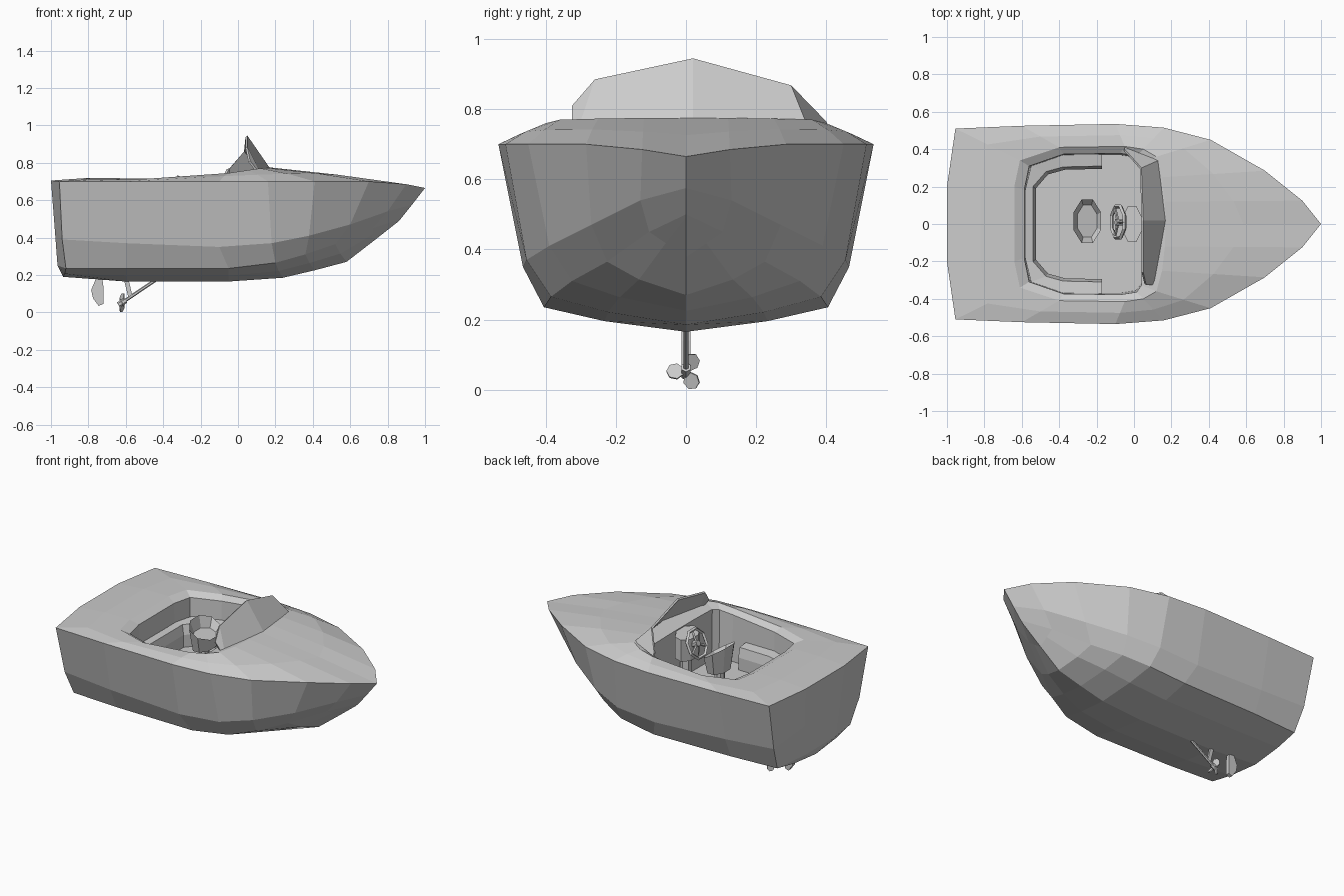
import bpy, bmesh
from math import radians, pi, sin, cos
from mathutils import Vector, Matrix

if "Cube" in bpy.data.objects:
    bpy.data.objects.remove(bpy.data.objects["Cube"])


def finish(name, bm):
    bmesh.ops.remove_doubles(bm, verts=bm.verts[:], dist=0.0005)
    bmesh.ops.recalc_face_normals(bm, faces=bm.faces[:])
    me = bpy.data.meshes.new(name)
    bm.to_mesh(me)
    bm.free()
    ob = bpy.data.objects.new(name, me)
    bpy.context.collection.objects.link(ob)
    return ob


def skin(name, loops, cap=False, fill_last=False, mirror=True):
    """Quad strips between outlines, normally mirrored across the centreline."""
    bm = bmesh.new()
    rows = [[bm.verts.new(p) for p in loop] for loop in loops]
    for a, b in zip(rows, rows[1:]):
        for i in range(len(a) - 1):
            bm.faces.new((a[i], a[i + 1], b[i + 1], b[i]))
    if cap:
        bm.faces.new([r[-1] for r in rows])
    if fill_last:
        bm.faces.new(rows[-1])
    ob = finish(name, bm)
    if mirror:
        m = ob.modifiers.new("mirror", 'MIRROR')
        m.use_axis = (False, True, False)
        m.merge_threshold = 0.001
    return ob


def rod(name, a, b, r, sides=6):
    a, b = Vector(a), Vector(b)
    d = b - a
    bm = bmesh.new()
    mat = Matrix.Translation((a + b) / 2) @ d.to_track_quat('Z', 'Y').to_matrix().to_4x4()
    bmesh.ops.create_cone(bm, cap_ends=True, segments=sides, radius1=r, radius2=r,
                          depth=d.length, matrix=mat)
    return finish(name, bm)


def plate(name, pts, thick):
    """Flat outline in the xz plane, given thickness along y."""
    bm = bmesh.new()
    f = bm.faces.new([bm.verts.new((x, -thick / 2, z)) for x, z in pts])
    g = bmesh.ops.extrude_face_region(bm, geom=[f])["geom"]
    bmesh.ops.translate(bm, vec=(0, thick, 0),
                        verts=[v for v in g if isinstance(v, bmesh.types.BMVert)])
    return finish(name, bm)


# Hull: half lines from stern centre to bow
sheer = [(-1, 0, .705), (-1, .2, .705), (-.955, .51, .7), (-.6, .525, .7), (-.1, .535, .7),
         (.16, .515, .7), (.41, .45, .7), (.7, .285, .7), (.9, .125, .685), (1, 0, .665)]
knuckle = [(-.98, 0, .45), (-.98, .18, .45), (-.94, .44, .39), (-.6, .455, .37), (-.1, .465, .35),
           (.18, .455, .37), (.38, .39, .41), (.6, .27, .47), (.8, .13, .54), (.93, 0, .575)]
chine = [(-.965, 0, .25), (-.965, .16, .25), (-.92, .375, .235), (-.6, .395, .235), (-.05, .405, .235),
         (.2, .385, .265), (.36, .325, .31), (.52, .225, .365), (.72, .105, .45), (.87, 0, .5)]
keel = [(-.935, 0, .19), (-.935, 0, .19), (-.935, 0, .19), (-.6, 0, .165), (-.05, 0, .165),
        (.24, 0, .185), (.41, 0, .225), (.58, 0, .27), (.72, 0, .378), (.85, 0, .48)]
# flat bottom panel line between keel and chine, bulged a little
bilge = [(.45 * k[0] + .55 * c[0], .55 * c[1] + .01 * (c[1] > .2), .45 * k[2] + .55 * c[2] - .008 * (c[1] > .2))
         for k, c in zip(keel, chine)]
skin("hull", [sheer, knuckle, chine, bilge, keel])

# Deck with the cockpit well dropping through it
coaming = [(-.64, 0, .718), (-.64, .2, .718), (-.61, .34, .715), (-.4, .41, .715), (-.05, .415, .745),
           (.05, .4, .76), (.12, .36, .77), (.15, .25, .773), (.165, .12, .775), (.17, 0, .775)]
FLOOR = .42


def inset(loop, sx, sy, drop):
    return [(min(.04, -.23 + (x + .23) * sx), y * sy, z - drop) for x, y, z in loop]


lip = inset(coaming, .87, .91, .025)
well = [(x, y, FLOOR) for x, y, z in inset(coaming, .86, .89, 0)]
mid = [((a[0] + b[0]) / 2, (a[1] + b[1]) / 2, (a[2] + b[2]) / 2 + .006) for a, b in zip(sheer, coaming)]
skin("deck", [sheer, mid, coaming, lip, well], fill_last=True)

# Windscreen: wraps round the left side only
screen = skin("windscreen", [
    [(.1, -.325, .765), (.11, -.3, .768), (.17, .02, .772), (.13, .34, .768), (-.05, .41, .745)],
    [(.065, -.325, .81), (.05, -.26, .885), (.05, .02, .945), (.04, .3, .868), (-.05, .4, .765)]],
    mirror=False)
solid = screen.modifiers.new("thickness", 'SOLIDIFY')
solid.thickness = .012

# U-shaped bench around the stern of the cockpit
path = [(-.58, 0), (-.58, .19), (-.55, .31), (-.4, .375), (-.17, .385)]
inner = [(-.54, 0), (-.54, .2), (-.47, .28), (-.38, .305), (-.17, .31)]
edge = [(-.525, 0), (-.525, .19), (-.46, .265), (-.37, .29), (-.17, .295)]


def at(pts, z):
    return [(x, y, z) for x, y in pts]


skin("bench", [at(path, FLOOR), at(path, .57), at(inner, .56), at(edge, .5), at(edge, FLOOR)], cap=True)

# Tub-shaped helm seat on a post
bm = bmesh.new()
bmesh.ops.create_cone(bm, cap_ends=True, segments=8, radius1=.8, radius2=1.05, depth=1,
                      matrix=Matrix.Rotation(pi / 8, 4, 'Z'))
top = max(bm.faces, key=lambda f: f.calc_center_median().z)
bmesh.ops.inset_region(bm, faces=[top], thickness=.28)
for v in top.verts:
    v.co.z -= .4
for v in bm.verts:
    x, y, z = v.co
    high = .69 - .045 * x
    v.co = (-.25 + .075 * x, .015 + .12 * y, .565 + (z + .5) * (high - .565))
finish("helm_seat", bm)
rod("seat_post", (-.25, .01, FLOOR), (-.25, .01, .57), .03, 8)

# Helm console
bm = bmesh.new()
bmesh.ops.create_cone(bm, cap_ends=True, segments=8, radius1=1, radius2=1, depth=.14,
                      matrix=Matrix.Rotation(pi / 8, 4, 'Z'))
for v in bm.verts:
    x, y, z = v.co
    v.co = (-.01 + .055 * x, .105 * y, .66 + z + .015 * x)
finish("helm_console", bm)
rod("console_post", (.0, 0, FLOOR), (.0, 0, .61), .035, 6)

# Steering wheel: octagonal rim, spokes and hub
centre = Vector((-.085, .01, .685))
tilt = Matrix.Translation(centre) @ Matrix.Rotation(radians(-66), 4, 'Y')
bm = bmesh.new()
rings = []
for i in range(8):
    a = 2 * pi * (i + .5) / 8
    rings.append([bm.verts.new(tilt @ Vector(((.09 + .011 * cos(b)) * cos(a),
                                              (.09 + .011 * cos(b)) * sin(a), .011 * sin(b))))
                  for b in (0, pi / 2, pi, 3 * pi / 2)])
for i in range(8):
    p, q = rings[i], rings[(i + 1) % 8]
    for j in range(4):
        k = (j + 1) % 4
        bm.faces.new((p[j], q[j], q[k], p[k]))
finish("steering_wheel_rim", bm)
for i in range(3):
    a = 2 * pi * i / 3
    rod("steering_spoke", centre, tilt @ Vector((.088 * cos(a), .088 * sin(a), 0)), .008, 4)
rod("steering_column", centre - Vector((.012, 0, -.005)), (.0, .005, .65), .02, 6)

# Rudder
plate("rudder", [(-.76, .18), (-.725, .18), (-.72, .14), (-.72, .045), (-.745, .035),
                 (-.775, .075), (-.785, .12)], .025)

# Propeller shaft, strut and three-bladed propeller
hub = Vector((-.62, 0, .052))
rod("propeller_shaft", (-.43, 0, .18), hub, .009, 6)
plate("shaft_strut", [(-.61, .175), (-.585, .175), (-.565, .09), (-.585, .075)], .014)
rod("propeller_hub", hub + Vector((-.02, 0, -.012)), hub + Vector((.02, 0, .012)), .015, 6)
for i in range(3):
    bm = bmesh.new()
    bmesh.ops.create_cone(bm, cap_ends=True, segments=7, radius1=.025, radius2=.025, depth=.006)
    turn = Matrix.Rotation(pi + 2 * pi * i / 3, 4, 'X')
    bm.transform(Matrix.Translation(hub) @ turn @ Matrix.Translation((0, .031, 0))
                 @ Matrix.Rotation(radians(28), 4, 'Y') @ Matrix.Rotation(pi / 2, 4, 'Y'))
    finish("propeller_blade", bm)
